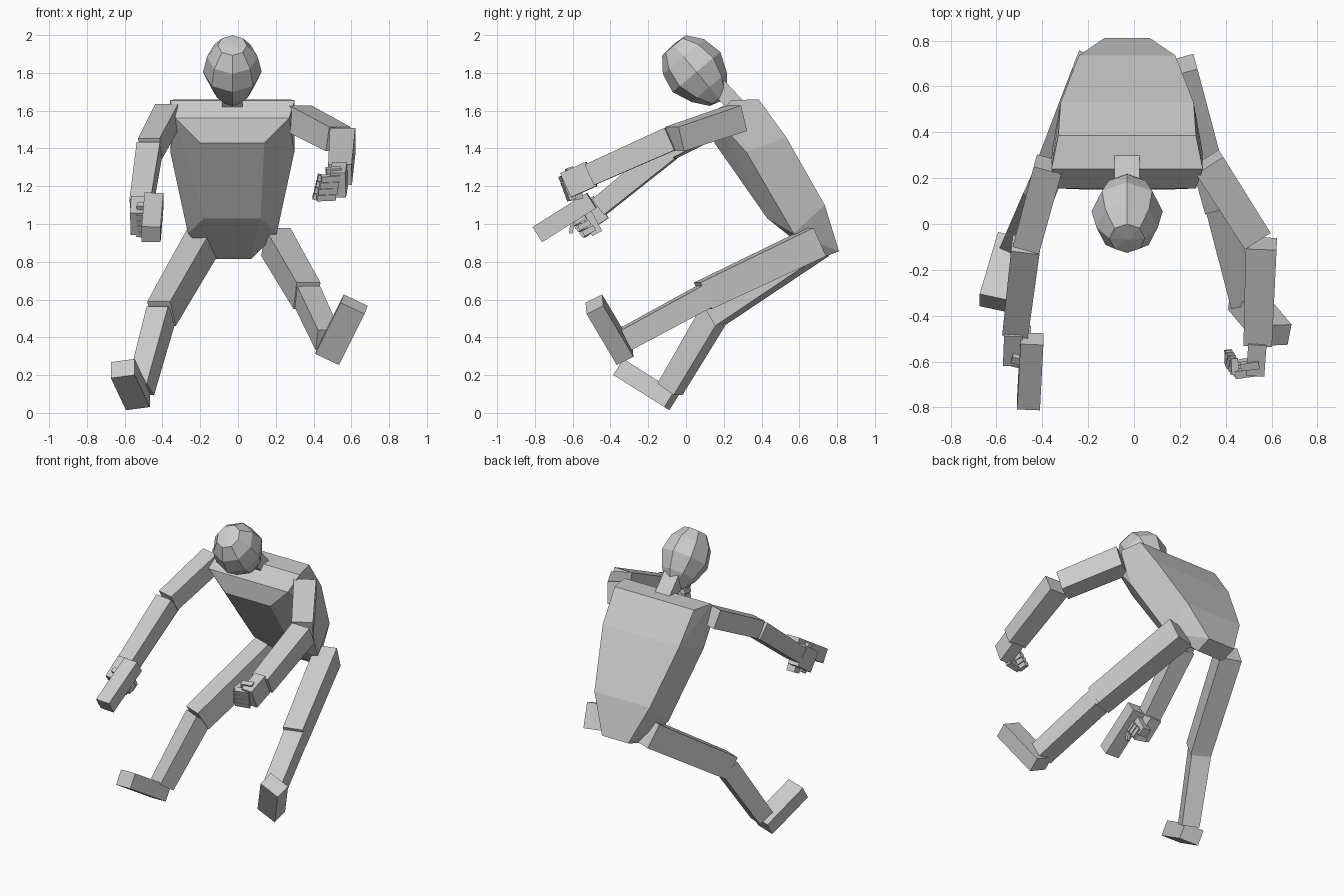
import bpy, bmesh, math
from mathutils import Vector, Matrix

if "Cube" in bpy.data.objects:
    bpy.data.objects.remove(bpy.data.objects["Cube"])


def finish(bm, name):
    bmesh.ops.recalc_face_normals(bm, faces=bm.faces)
    mesh = bpy.data.meshes.new(name)
    bm.to_mesh(mesh)
    bm.free()
    obj = bpy.data.objects.new(name, mesh)
    bpy.context.collection.objects.link(obj)
    return obj


def beam(name, a, b, width, thick, taper=1.0, side=None):
    """Box running from a to b; width lies along the side direction."""
    a, b = Vector(a), Vector(b)
    d = (b - a).normalized()
    s = Vector(side) if side else d.cross(Vector((0, 0, 1)))
    s = (s - d * s.dot(d)).normalized()
    t = d.cross(s)
    frame = Matrix((s, t, d)).transposed()
    bm = bmesh.new()
    bmesh.ops.create_cube(bm, size=1)
    for v in bm.verts:
        k = taper if v.co.z > 0 else 1
        v.co = frame @ Vector((v.co.x * width * k, v.co.y * thick * k,
                               v.co.z * (b - a).length)) + (a + b) / 2
    return finish(bm, name)


# Torso: convex hull of mirrored profile points (half width, y, z)
CX = -0.03
profile = [(.30, .385, 1.66), (.33, .24, 1.655), (.30, .155, 1.56), (.17, .15, 1.43),
           (.15, .43, 1.03), (.328, .32, 1.38), (.29, .53, 1.46), (.21, .735, 1.10),
           (.10, .81, .855), (.10, .70, .815), (.235, .57, .95)]
bm = bmesh.new()
for x, y, z in profile:
    for s in (-1, 1):
        bm.verts.new((CX + s * x, y, z))
bmesh.ops.convex_hull(bm, input=bm.verts)
bmesh.ops.dissolve_limit(bm, angle_limit=0.03, verts=bm.verts, edges=bm.edges)
finish(bm, "torso")

# Head: faceted egg, flat crown, narrow jaw, leaning forward
bm = bmesh.new()
bmesh.ops.create_uvsphere(bm, u_segments=8, v_segments=6, radius=1)
for v in bm.verts:
    z = max(-.95, min(.9, v.co.z))
    k = 1 + .3 * min(z, 0)
    v.co = Vector((v.co.x * .155 * k, v.co.y * .165 * k, z * .212))
bmesh.ops.transform(bm, verts=bm.verts,
                    matrix=Matrix.Translation((CX, .055, 1.805))
                    @ Matrix.Rotation(math.radians(40), 4, 'X'))
finish(bm, "head")
beam("neck", (CX, .29, 1.60), (CX, .16, 1.74), .11, .09)

# Arms
beam("right_upper_arm", (-.37, .26, 1.58), (-.465, -.09, 1.40), .125, .125, .95)
beam("right_forearm", (-.47, -.09, 1.39), (-.515, -.46, 1.09), .125, .115, .9)
beam("left_upper_arm", (.32, .27, 1.56), (.53, -.06, 1.45), .14, .14, .95)
beam("left_forearm", (.555, -.085, 1.45), (.54, -.51, 1.26), .135, .13, .92)


# Fists: palm, stacked curled fingers and a thumb
def fist(name, palm_a, palm_b, knuckle, stack, reach, curl):
    beam(name + "_palm", palm_a, palm_b, .08, .14)
    for i in range(4):
        p = Vector(knuckle) + Vector(stack) * i
        q = p + Vector(reach)
        beam(f"{name}_finger_{i + 1}", p, q, .034, .036, .95, stack)
        beam(f"{name}_fingertip_{i + 1}", q, q + Vector(curl), .032, .034, .9, stack)
    p = Vector(knuckle) - Vector(stack) + Vector(curl) * .6
    beam(name + "_thumb", p, p + Vector(reach) * .8, .035, .035, .9, stack)


fist("left_hand", (.54, -.50, 1.265), (.53, -.635, 1.205),
     (.54, -.64, 1.245), (-.008, .012, -.033), (-.10, -.015, -.005), (-.005, .07, .01))
fist("right_hand", (-.525, -.45, 1.09), (-.53, -.58, 1.0),
     (-.535, -.595, 1.045), (0, .024, -.030), (.075, -.02, -.005), (.005, .06, .03))

# Block held in the right hand, with grip and small lever
beam("held_block", (-.445, -.50, 1.125), (-.46, -.785, .945), .10, .095, side=(1, 0, 0))
beam("held_grip", (-.48, -.54, 1.08), (-.48, -.47, .95), .06, .06, side=(1, 0, 0))
beam("held_lever", (-.46, -.60, 1.02), (-.46, -.61, .95), .02, .02, side=(1, 0, 0))

# Legs
beam("left_thigh", (.20, .69, .905), (.365, .09, .62), .14, .165, .93)
beam("left_shin", (.365, .105, .62), (.475, -.33, .385), .125, .125, .95)
beam("left_foot", (.48, -.325, .305), (.615, -.485, .575), .14, .10, side=(.13, 0, -.05))
beam("right_thigh", (-.19, .69, .90), (-.405, .14, .525), .14, .165, .93)
beam("right_shin", (-.405, .155, .53), (-.515, -.085, .125), .125, .125, .9)
beam("right_foot", (-.53, -.075, .065), (-.61, -.345, .235), .13, .10, side=(1, 0, 0))
